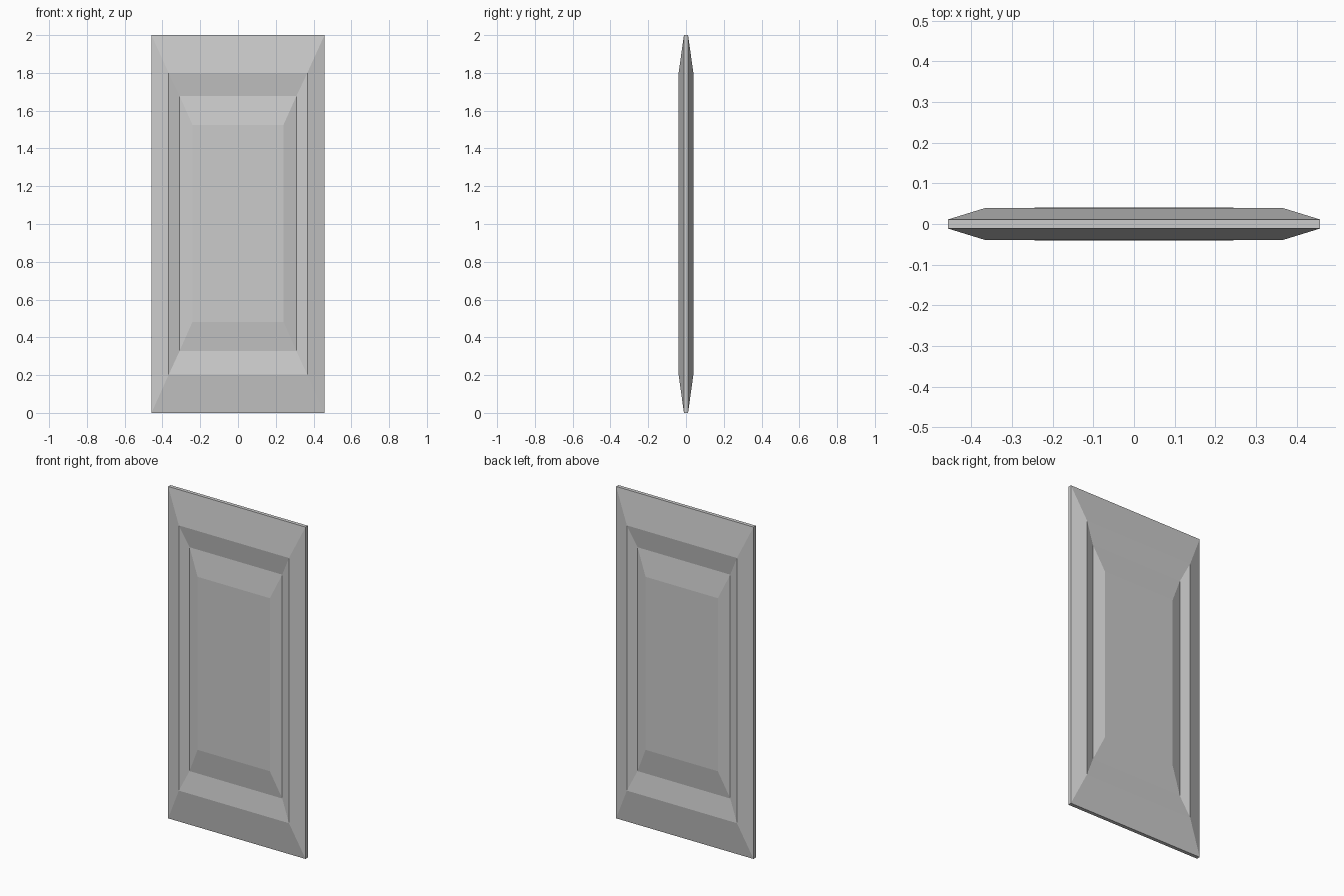
import bpy, bmesh

if "Cube" in bpy.data.objects:
    bpy.data.objects.remove(bpy.data.objects["Cube"])

# Nested rectangular outlines: half width, bottom z, top z, half thickness
RINGS = [
    (0.458, 0.000, 2.000, 0.011),   # thin outer edge
    (0.367, 0.202, 1.800, 0.039),   # crest of the frame
    (0.309, 0.328, 1.677, 0.020),   # bottom of the groove
    (0.241, 0.482, 1.525, 0.041),   # raised centre field
]


def add_ring(bm, ring, side):
    w, low, high, depth = ring
    return [bm.verts.new((x, side * depth, z))
            for x, z in ((-w, low), (w, low), (w, high), (-w, high))]


def bridge(bm, a, b):
    for i in range(4):
        j = (i + 1) % 4
        bm.faces.new((a[i], a[j], b[j], b[i]))


bm = bmesh.new()
rims = []
# Front and back moulded faces
for side in (-1, 1):
    loops = [add_ring(bm, ring, side) for ring in RINGS]
    for a, b in zip(loops, loops[1:]):
        bridge(bm, a, b)
    bm.faces.new(loops[-1])
    rims.append(loops[0])
# Narrow outer edge joining both faces
bridge(bm, *rims)
bmesh.ops.recalc_face_normals(bm, faces=bm.faces)

mesh = bpy.data.meshes.new("door_panel")
bm.to_mesh(mesh)
bm.free()
panel = bpy.data.objects.new("door_panel", mesh)
bpy.context.collection.objects.link(panel)
